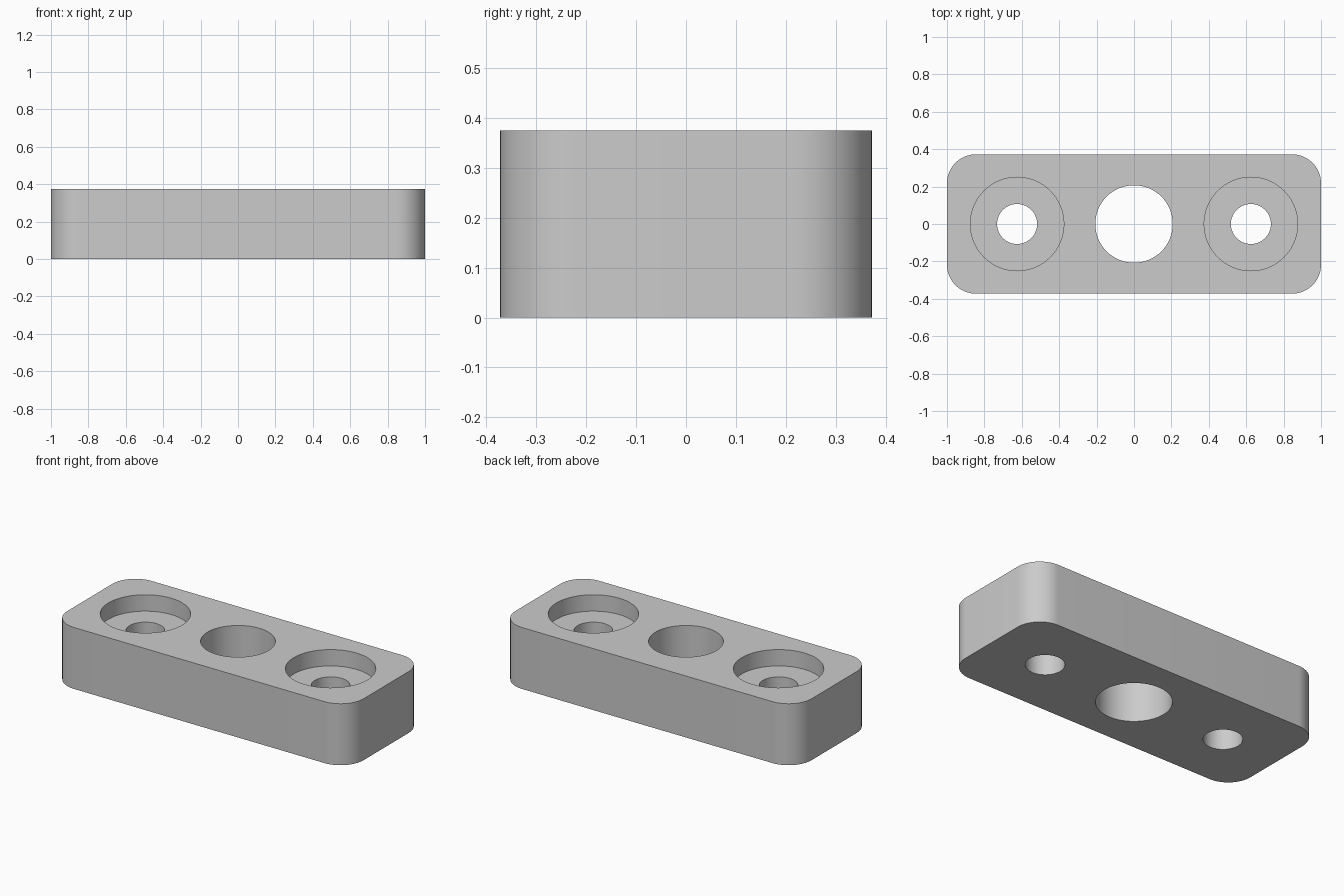
import bpy
import bmesh
from math import radians, sin, cos

LENGTH, WIDTH, HEIGHT = 2.0, 0.745, 0.375
CORNER = 0.155
BOLT_X, BOLT_R = 0.625, 0.107
BORE_R, BORE_DEPTH = 0.25, 0.1
CENTRE_R = 0.207

cube = bpy.data.objects.get("Cube")
if cube:
    bpy.data.objects.remove(cube, do_unlink=True)

# Material
grey = bpy.data.materials.new("light_grey")
grey.use_nodes = True
colour = (0.6, 0.6, 0.6, 1.0)
grey.diffuse_color = colour
grey.node_tree.nodes["Principled BSDF"].inputs["Base Color"].default_value = colour


def prism(name, outline, z0, z1):
    """Extrude a closed outline from z0 up to z1."""
    bm = bmesh.new()
    face = bm.faces.new([bm.verts.new((x, y, z0)) for x, y in outline])
    up = bmesh.ops.extrude_face_region(bm, geom=[face])
    moved = [v for v in up["geom"] if isinstance(v, bmesh.types.BMVert)]
    bmesh.ops.translate(bm, verts=moved, vec=(0, 0, z1 - z0))
    bmesh.ops.recalc_face_normals(bm, faces=bm.faces)
    mesh = bpy.data.meshes.new(name)
    bm.to_mesh(mesh)
    bm.free()
    mesh.materials.append(grey)
    obj = bpy.data.objects.new(name, mesh)
    bpy.context.collection.objects.link(obj)
    return obj


def arc(cx, cy, radius, start, sweep, steps):
    angles = [radians(start + sweep * i / steps) for i in range(steps + 1)]
    return [(cx + radius * cos(a), cy + radius * sin(a)) for a in angles]


def drill(name, x, radius, z0):
    """Round cutter reaching out of the top of the block."""
    cutter = prism(name, arc(x, 0, radius, 0, 360, 64)[:-1], z0, HEIGHT + 0.1)
    cutter.hide_render = True
    return cutter


# Block with rounded vertical corners
outline = []
for i, (sx, sy) in enumerate([(1, 1), (-1, 1), (-1, -1), (1, -1)]):
    outline += arc(sx * (LENGTH / 2 - CORNER), sy * (WIDTH / 2 - CORNER),
                   CORNER, 90 * i, 90, 16)
block = prism("mounting_block", outline, 0, HEIGHT)

# Centre hole and two counterbored bolt holes
cutters = [drill("centre_hole_cutter", 0, CENTRE_R, -0.1)]
for side, x in (("left", BOLT_X), ("right", -BOLT_X)):
    cutters.append(drill(side + "_counterbore_cutter", x, BORE_R, HEIGHT - BORE_DEPTH))
    cutters.append(drill(side + "_bolt_hole_cutter", x, BOLT_R, -0.1))

bpy.ops.object.select_all(action="DESELECT")
block.select_set(True)
bpy.context.view_layer.objects.active = block
for cutter in cutters:
    mod = block.modifiers.new(cutter.name, "BOOLEAN")
    mod.operation = "DIFFERENCE"
    mod.solver = "EXACT"
    mod.object = cutter
    bpy.ops.object.modifier_apply(modifier=mod.name)
    bpy.data.objects.remove(cutter, do_unlink=True)

bpy.ops.object.shade_smooth_by_angle(angle=radians(30))
